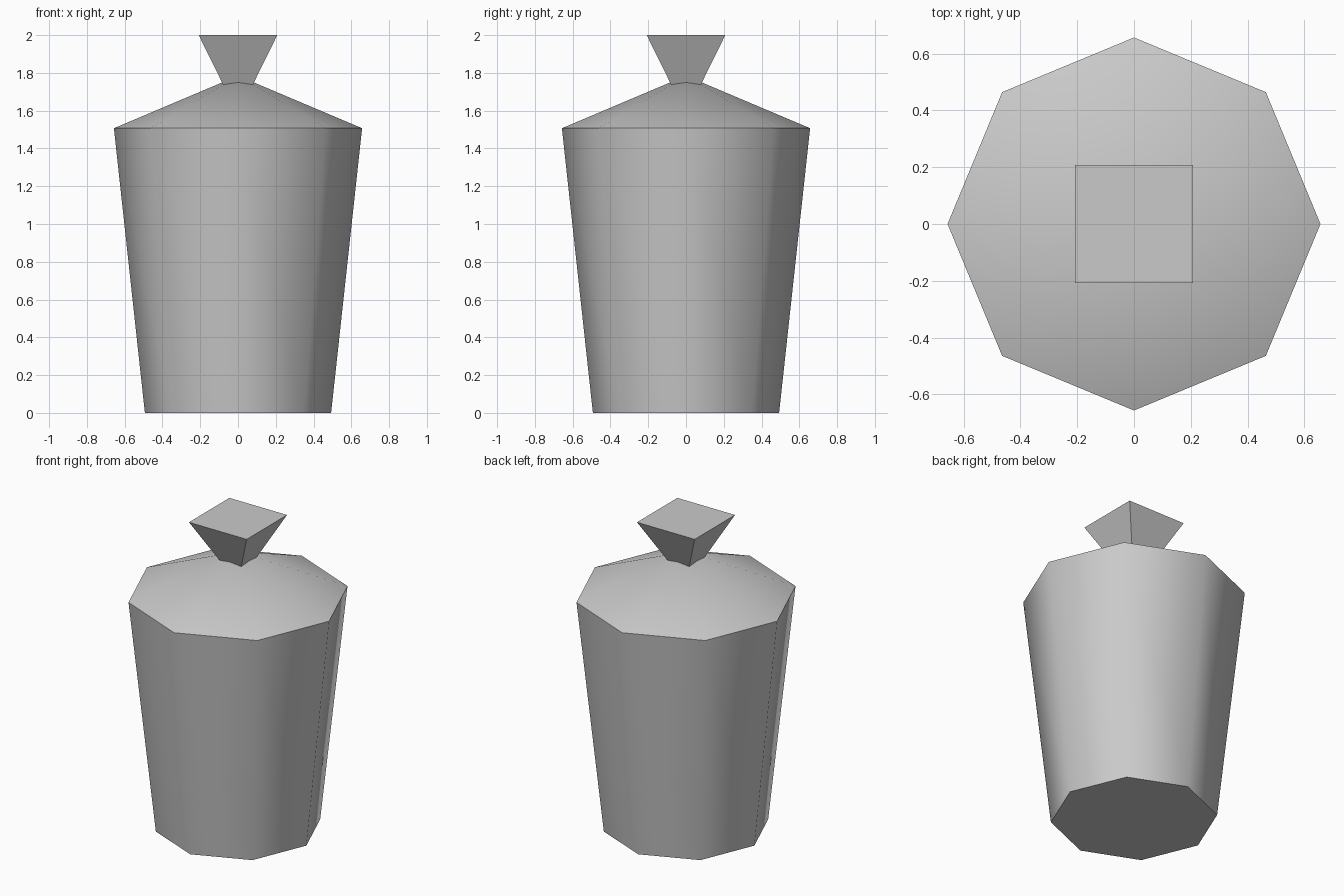
import bpy
import math

cube = bpy.data.objects.get("Cube")
if cube:
    bpy.data.objects.remove(cube, do_unlink=True)

SMOOTH = math.radians(60)

grey = bpy.data.materials.new("plain_grey")
grey.use_nodes = True
colour = (0.59, 0.59, 0.59, 1)
grey.diffuse_color = colour
grey.node_tree.nodes["Principled BSDF"].inputs["Base Color"].default_value = colour


def tapered(name, sides, r_low, r_high, z_low, z_high, turn=0.0, cap="NGON"):
    """Upright frustum or cone with a corner on +y before turning."""
    bpy.ops.mesh.primitive_cone_add(
        vertices=sides, radius1=r_low, radius2=r_high, depth=z_high - z_low,
        end_fill_type=cap, location=(0, 0, (z_low + z_high) / 2))
    obj = bpy.context.object
    obj.name = name
    obj.rotation_euler.z = turn
    bpy.ops.object.transform_apply(location=True, rotation=True, scale=True)
    obj.data.materials.append(grey)
    bpy.ops.object.shade_smooth_by_angle(angle=SMOOTH)
    return obj


RIM_Z = 1.507
RIM_R = 0.657

# Eight-sided body, widening upwards
tapered("body", 8, 0.493, RIM_R, 0, RIM_Z)

# Shallow pointed lid sitting on the rim
tapered("lid", 8, RIM_R, 0, RIM_Z, 1.785, cap="NOTHING")

# Square flared knob, sunk into the lid tip
DIAGONAL = math.sqrt(2)
tapered("knob", 4, 0.06 * DIAGONAL, 0.208 * DIAGONAL, 1.70, 2.0, turn=math.pi / 4)
